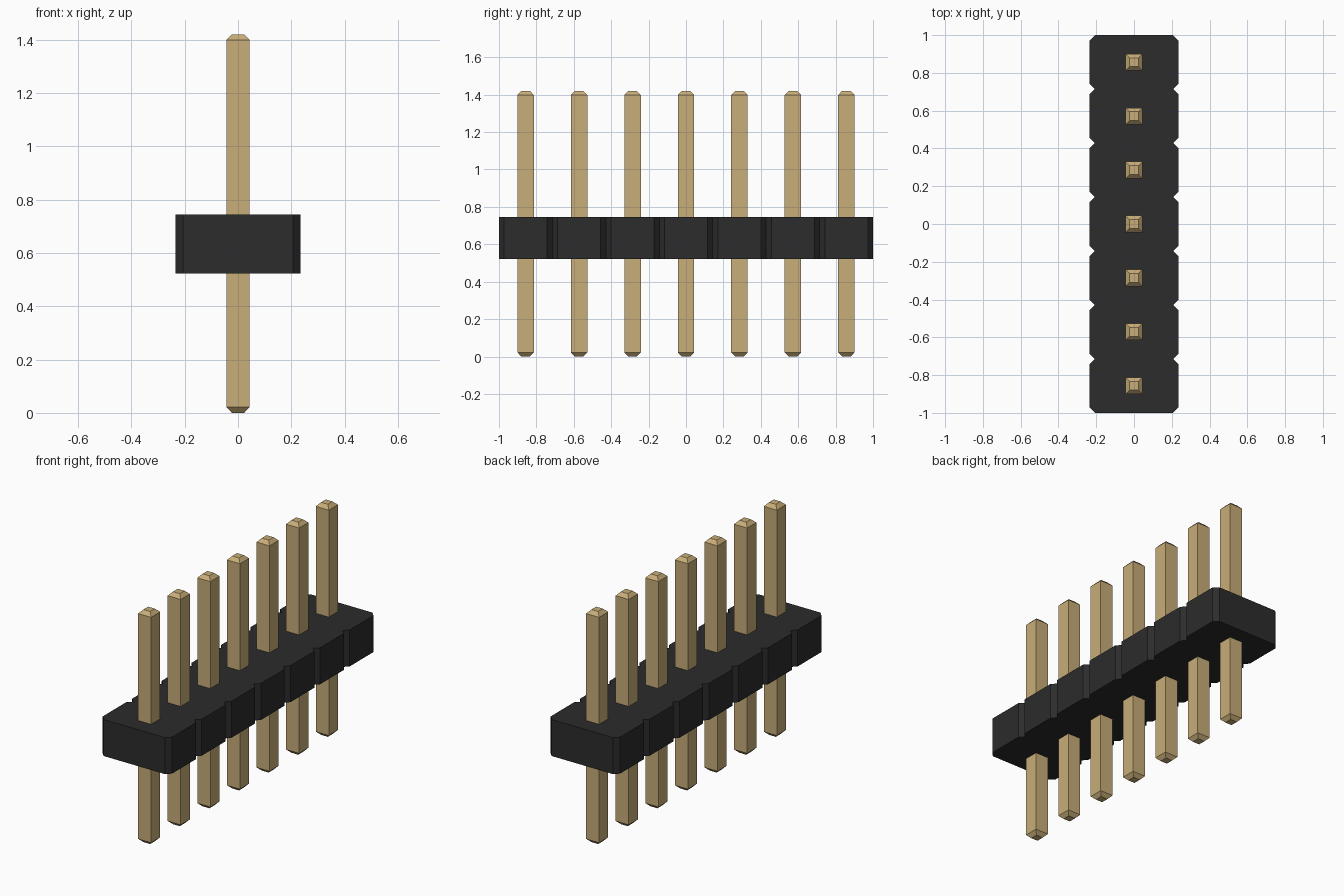
import bpy, bmesh

if "Cube" in bpy.data.objects:
    bpy.data.objects.remove(bpy.data.objects["Cube"])

COUNT = 7
PITCH = 2 / COUNT


def material(name, color):
    m = bpy.data.materials.new(name)
    m.diffuse_color = (*color, 1)
    m.use_nodes = True
    m.node_tree.nodes["Principled BSDF"].inputs["Base Color"].default_value = m.diffuse_color
    return m


def loft(name, rings, mat):
    """Skin a stack of closed rings and cap both ends."""
    bm = bmesh.new()
    loops = [[bm.verts.new(p) for p in ring] for ring in rings]
    n = len(loops[0])
    for a, b in zip(loops, loops[1:]):
        for i in range(n):
            j = (i + 1) % n
            bm.faces.new((a[i], a[j], b[j], b[i]))
    bm.faces.new(loops[0][::-1])
    bm.faces.new(loops[-1])
    bmesh.ops.recalc_face_normals(bm, faces=bm.faces)
    mesh = bpy.data.meshes.new(name)
    bm.to_mesh(mesh)
    bm.free()
    mesh.materials.append(mat)
    obj = bpy.data.objects.new(name, mesh)
    bpy.context.collection.objects.link(obj)
    return obj


def square(half, z):
    return [(-half, -half, z), (half, -half, z), (half, half, z), (-half, half, z)]


plastic = material("black_plastic", (0.025, 0.025, 0.025))
metal = material("gold_metal", (0.58, 0.42, 0.19))

# Housing: strip outline with a V notch between neighbouring pin cells
HALF_W, CH = 0.235, 0.028
right = [(HALF_W - CH, -1)]
for i in range(COUNT):
    y0, y1 = -1 + i * PITCH, -1 + (i + 1) * PITCH
    right += [(HALF_W, y0 + CH), (HALF_W, y1 - CH), (HALF_W - CH, y1)]
outline = right + [(-x, y) for x, y in reversed(right)]
loft("housing", [[(x, y, z) for x, y in outline] for z in (0.522, 0.745)], plastic)

# Pins: square posts with tapered tips at both ends
pin = loft("pin_1", [square(0.023, 0), square(0.044, 0.022),
                     square(0.044, 1.398), square(0.023, 1.42)], metal)
pin.location.y = -1 + PITCH / 2
for i in range(1, COUNT):
    copy = bpy.data.objects.new(f"pin_{i + 1}", pin.data)
    copy.location.y = -1 + PITCH * (i + 0.5)
    bpy.context.collection.objects.link(copy)
